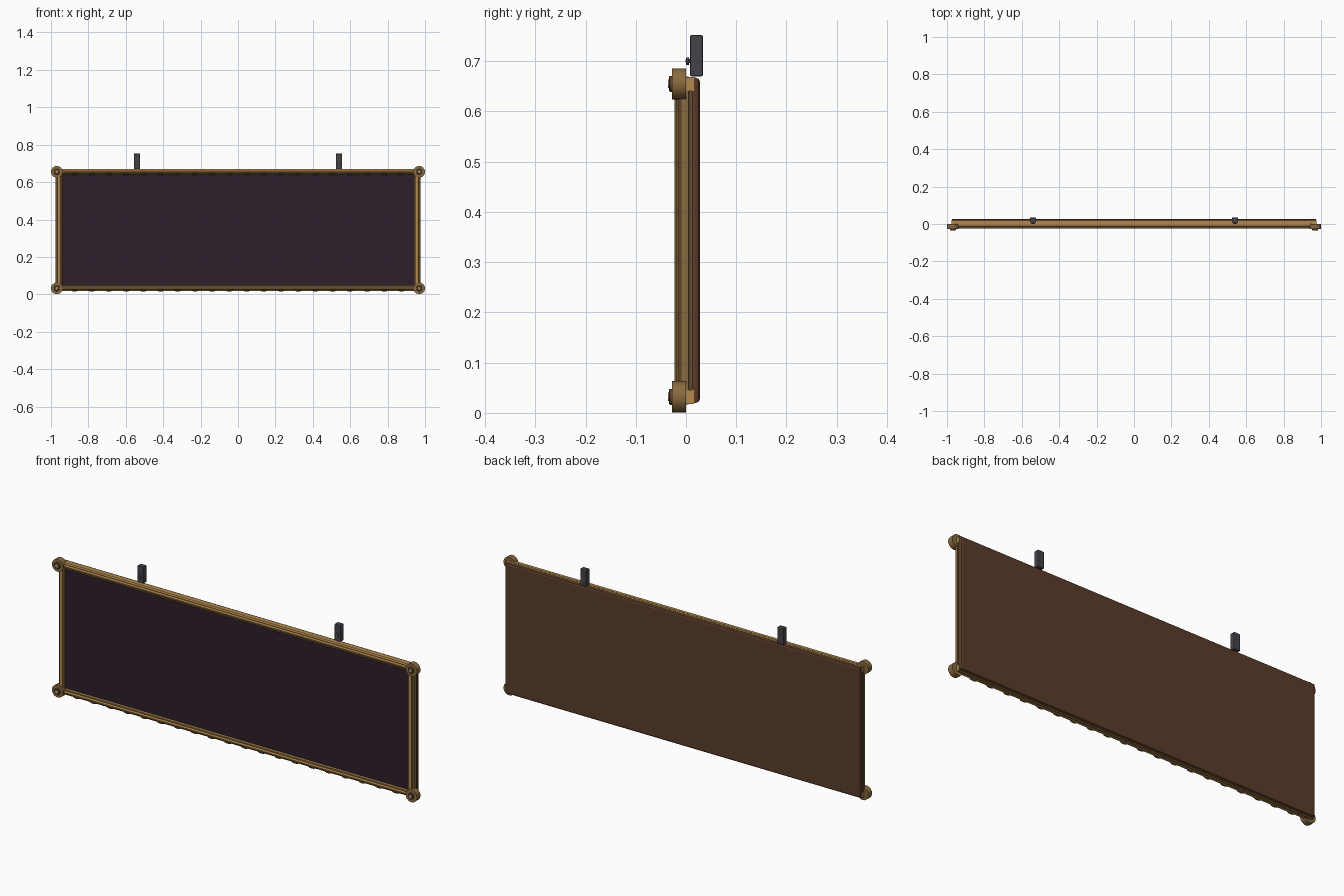
import bpy
import bmesh
import math
from mathutils import Matrix, Vector

if "Cube" in bpy.data.objects:
    bpy.data.objects.remove(bpy.data.objects["Cube"])


def material(name, rgb):
    m = bpy.data.materials.new(name)
    m.use_nodes = True
    m.diffuse_color = (*rgb, 1)
    m.node_tree.nodes["Principled BSDF"].inputs["Base Color"].default_value = (*rgb, 1)
    return m


BRIGHT = material("bright gold", (0.45, 0.25, 0.075))
GOLD = material("aged gold", (0.25, 0.145, 0.05))
BRONZE = material("dark bronze", (0.12, 0.07, 0.025))
PANEL = material("dark plum", (0.026, 0.013, 0.024))
WOOD = material("brown wood", (0.105, 0.046, 0.024))
IRON = material("grey iron", (0.06, 0.055, 0.066))
PALE = material("pale brass", (0.45, 0.33, 0.2))

HALF_W, LOW, HIGH = 0.969, 0.032, 0.655
MID = (LOW + HIGH) / 2


def finish(bm, name, mats, smooth=False):
    bmesh.ops.recalc_face_normals(bm, faces=bm.faces)
    mesh = bpy.data.meshes.new(name)
    bm.to_mesh(mesh)
    bm.free()
    for m in mats:
        mesh.materials.append(m)
    obj = bpy.data.objects.new(name, mesh)
    bpy.context.collection.objects.link(obj)
    if smooth:
        bpy.ops.object.select_all(action="DESELECT")
        obj.select_set(True)
        bpy.context.view_layer.objects.active = obj
        bpy.ops.object.shade_smooth_by_angle(angle=math.radians(35))
    return obj


def box(name, mat, centre, size, bevel=0):
    bm = bmesh.new()
    bmesh.ops.create_cube(bm, size=1, matrix=Matrix.Translation(centre) @ Matrix.Diagonal((*size, 1)))
    if bevel:
        bmesh.ops.bevel(bm, geom=bm.edges[:], offset=bevel, segments=2, profile=0.5, affect="EDGES")
    return finish(bm, name, [mat])


def lathe(name, mat, centre, profile, sides=24):
    """Spin (radius, y) points about a front-to-back axis."""
    bm = bmesh.new()
    pts = [bm.verts.new((r, y, 0)) for r, y in profile]
    edges = [bm.edges.new(pair) for pair in zip(pts, pts[1:])]
    bmesh.ops.spin(bm, geom=pts + edges, cent=(0, 0, 0), axis=(0, 1, 0),
                   angle=math.tau, steps=sides, use_duplicate=False)
    bmesh.ops.remove_doubles(bm, verts=bm.verts, dist=0.0001)
    bmesh.ops.translate(bm, verts=bm.verts, vec=centre)
    return finish(bm, name, [mat], True)


# Moulding section: (outward offset, depth), a rounded lip between two flat steps
SECTION = [(-0.015, 0.012), (-0.015, -0.012), (-0.013, -0.015), (-0.008, -0.015),
           (-0.006, -0.020), (-0.002, -0.023), (0.003, -0.023), (0.007, -0.020),
           (0.009, -0.014), (0.013, -0.012), (0.015, -0.010), (0.015, 0.005),
           (0.012, 0.006), (0.012, 0.012)]
LIP = range(4, 7)
GROOVES = {3, 7, 11, 12}


def rail(name, start, end, outward, width=1.0, step=GOLD):
    bm = bmesh.new()
    rings = []
    for p in (start, end):
        rings.append([bm.verts.new(Vector(p) + Vector(outward) * o * width + Vector((0, d, 0)))
                      for o, d in SECTION])
    n = len(SECTION)
    for i in range(n):
        j = (i + 1) % n
        f = bm.faces.new((rings[0][i], rings[0][j], rings[1][j], rings[1][i]))
        f.material_index = 1 if i in LIP else 2 if i in GROOVES else 0
    for ring in rings:
        bm.faces.new(ring)
    return finish(bm, name, [step, BRIGHT, BRONZE], True)


# Backing board with chamfered rear edges, and dark face panel
bm = bmesh.new()
bmesh.ops.create_cube(bm, size=1, matrix=Matrix.Translation((0, 0.020, MID)) @
                      Matrix.Diagonal((1.95, 0.016, 0.648, 1)))
rear = max(bm.faces, key=lambda f: f.calc_center_median().y)
bmesh.ops.bevel(bm, geom=list(rear.edges), offset=0.009, segments=2, profile=0.5, affect="EDGES")
finish(bm, "back_board", [WOOD])
box("face_panel", PANEL, (0, 0.002, MID), (1.92, 0.018, 0.61))

# Frame rails, with a square gold batten behind each horizontal one
for label, z, up in (("top", HIGH, 1), ("bottom", LOW, -1)):
    rail(label + "_rail", (-HALF_W, 0, z), (HALF_W, 0, z), (0, 0, up), step=BRIGHT)
    box(label + "_batten", BRIGHT, (0, 0.008, z), (1.952, 0.016, 0.028))
for side, label in ((1, "left"), (-1, "right")):
    x = side * 0.957
    rail(label + "_rail", (x, 0, LOW), (x, 0, HIGH), (side, 0, 0), 1.2)

# Short bronze beads along the lower edge of both horizontal rails
COUNT = 20
for label, z in (("top", HIGH - 0.012), ("bottom", LOW - 0.012)):
    bm = bmesh.new()
    for i in range(COUNT):
        x = (i - (COUNT - 1) / 2) * 0.092
        bmesh.ops.create_uvsphere(bm, u_segments=10, v_segments=6, radius=1,
                                  matrix=Matrix.Translation((x, -0.014, z)) @
                                  Matrix.Diagonal((0.019, 0.006, 0.005, 1)))
    finish(bm, label + "_rail_beads", [BRONZE], True)

# Corner bosses with raised studs
for side, s_label in ((1, "left"), (-1, "right")):
    for z, z_label in ((LOW, "bottom"), (HIGH, "top")):
        place = (side * HALF_W, 0, z)
        lathe(f"{z_label}_{s_label}_boss", GOLD, place,
              [(0, 0), (0.031, 0), (0.031, -0.028), (0, -0.028)])
        lathe(f"{z_label}_{s_label}_stud_ring", BRONZE, place,
              [(0.016, -0.028), (0.016, -0.032), (0.014, -0.034), (0, -0.034)])
        lathe(f"{z_label}_{s_label}_stud", PALE, place,
              [(0.009, -0.033), (0.008, -0.036), (0, -0.036)], 16)

# Iron hanging tabs with a small bolt
for side, label in ((1, "left"), (-1, "right")):
    x = side * 0.54
    box(label + "_hanger", IRON, (x, 0.021, 0.711), (0.034, 0.026, 0.082), 0.003)
    lathe(label + "_hanger_bolt", IRON, (x, 0, 0.70),
          [(0.004, 0.01), (0.004, 0.006), (0.007, 0.006), (0.007, 0.001), (0.006, 0), (0, 0)], 12)
    lathe(label + "_bolt_tip", PALE, (x, 0, 0.70), [(0.003, 0.001), (0.003, -0.001), (0, -0.001)], 12)
